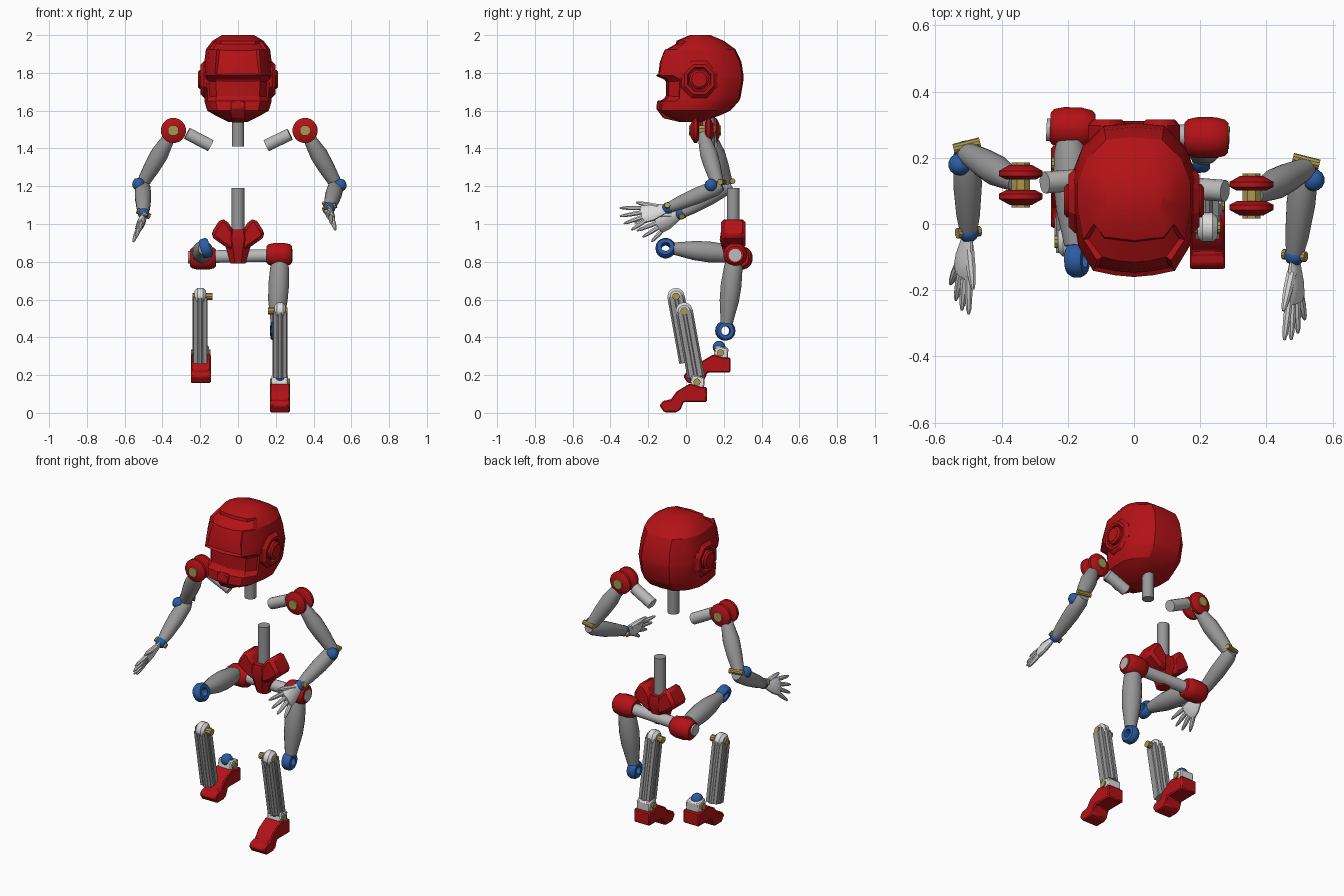
import bpy, bmesh, math
from mathutils import Vector as V

if "Cube" in bpy.data.objects:
    bpy.data.objects.remove(bpy.data.objects["Cube"])

def material(name, rgb):
    m = bpy.data.materials.new(name)
    m.use_nodes = True
    m.diffuse_color = (*rgb, 1)
    m.node_tree.nodes["Principled BSDF"].inputs["Base Color"].default_value = (*rgb, 1)
    return m

RED = material("red", (0.45, 0.006, 0.008))
GRAY = material("gray", (0.31, 0.31, 0.31))
SILVER = material("silver", (0.48, 0.48, 0.48))
WHITE = material("white", (0.72, 0.72, 0.72))
BLUE = material("blue", (0.025, 0.11, 0.38))
GOLD = material("gold", (0.4, 0.31, 0.08))

def finish(name, bm, mat, angle=35):
    bmesh.ops.recalc_face_normals(bm, faces=bm.faces)
    me = bpy.data.meshes.new(name)
    bm.to_mesh(me)
    bm.free()
    ob = bpy.data.objects.new(name, me)
    bpy.context.collection.objects.link(ob)
    me.materials.append(mat)
    bpy.ops.object.select_all(action='DESELECT')
    bpy.context.view_layer.objects.active = ob
    ob.select_set(True)
    bpy.ops.object.shade_smooth_by_angle(angle=math.radians(angle))
    return ob

def skin(bm, rings):
    """Bridge equal rings of points and cap both ends."""
    loops = [[bm.verts.new(p) for p in r] for r in rings]
    n = len(loops[0])
    for a, b in zip(loops, loops[1:]):
        for i in range(n):
            bm.faces.new((a[i], a[(i + 1) % n], b[(i + 1) % n], b[i]))
    bm.faces.new(loops[0])
    bm.faces.new(loops[-1])

def tube(name, p0, p1, prof, mat, n=14, side=None, flat=1, angle=35):
    """Turned or flattened body from p0 to p1; prof holds (fraction, radius)."""
    p0, p1 = V(p0), V(p1)
    d = (p1 - p0).normalized()
    s = V(side) if side else (V((1, 0, 0)) if abs(d.x) < 0.8 else V((0, 0, 1)))
    s = (s - d * s.dot(d)).normalized()
    t = d.cross(s)
    angs = [2 * math.pi * (i + 0.5) / n for i in range(n)]
    bm = bmesh.new()
    skin(bm, [[p0.lerp(p1, f) + r * (math.cos(a) * s + flat * math.sin(a) * t)
               for a in angs] for f, r in prof])
    return finish(name, bm, mat, angle)

def rod(name, p0, p1, r, mat, n=14):
    return tube(name, p0, p1, [(0, r), (1, r)], mat, n)

def pin(name, c, half, r, mat, n=10):
    return rod(name, V(c) - V(half), V(c) + V(half), r, mat, n)

def prism(name, pts, x0, x1, mat, swap=False, bevel=0.006):
    """Extrude an outline: (y, z) along x, or (x, z) along y when swapped."""
    put = (lambda a, b, c: (a, c, b)) if swap else (lambda a, b, c: (c, a, b))
    bm = bmesh.new()
    skin(bm, [[put(a, b, c) for a, b in pts] for c in (x0, x1)])
    ob = finish(name, bm, mat, 25)
    mod = ob.modifiers.new("Bevel", 'BEVEL')
    mod.width, mod.segments = bevel, 1
    return ob

def ball(name, c, r, mat):
    bm = bmesh.new()
    bmesh.ops.create_uvsphere(bm, u_segments=14, v_segments=8, radius=r)
    bmesh.ops.translate(bm, verts=bm.verts, vec=c)
    return finish(name, bm, mat, 60)

# Helmet shell: height, half width, front, back; the visor is a recessed band
levels = [(1.54, .05, -.03, .08), (1.575, .12, -.115, .18), (1.6, .163, -.147, .235),
          (1.65, .178, -.14, .28), (1.665, .178, -.115, .288), (1.765, .185, -.115, .305),
          (1.785, .187, -.16, .305), (1.86, .178, -.15, .293), (1.925, .17, -.125, .262),
          (1.97, .135, -.05, .2), (2.0, .085, .02, .13)]
rings = []
for z, w, f, b in levels:
    L = b - f
    half = [(.3 * w, f + .005), (.66 * w, f + .04 * L), (.9 * w, f + .2 * L), (w, f + .45 * L),
            (w, f + .65 * L), (.84 * w, f + .83 * L), (.5 * w, b - .02 * L)]
    rings.append([(0, f, z)] + [(x, y, z) for x, y in half] + [(0, b, z)]
                 + [(-x, y, z) for x, y in reversed(half)])
bm = bmesh.new()
skin(bm, rings)
bm.normal_update()
bmesh.ops.recalc_face_normals(bm, faces=bm.faces)

def front_faces(lo, hi, width, back):
    return [f for f in bm.faces if lo < (c := f.calc_center_median()).z < hi
            and abs(c.x) < width and c.y < back]

for lo, hi, width, depth in ((1.79, 1.95, .12, -.012), (1.67, 1.76, .15, -.008)):
    bmesh.ops.inset_region(bm, faces=front_faces(lo, hi, width, 0), thickness=.012, depth=depth)
finish("helmet", bm, RED, 28)
prism("chin_plate", [(-.152, 1.655), (-.158, 1.61), (-.12, 1.56), (-.02, 1.537), (-.06, 1.65)],
      -.036, .036, RED)

# Ear covers
for sgn, nm in ((1, "left"), (-1, "right")):
    tube(nm + "_ear_plate", (sgn * .15, .07, 1.765), (sgn * .198, .07, 1.765),
         [(0, .105), (.6, .105), (1, .085), (1, .068), (.7, .06)], RED, 8, angle=20)
    tube(nm + "_ear_disc", (sgn * .15, .07, 1.765), (sgn * .212, .07, 1.765),
         [(0, .052), (.85, .052), (1, .04)], RED, 16)

# Neck and lower spine
rod("neck", (0, .12, 1.41), (0, .12, 1.58), .033, GRAY)
rod("spine", (0, .25, .9), (0, .25, 1.19), .034, GRAY)

# Pelvis: tapered centre, two flared wings
tube("pelvis_centre", (0, .245, .79), (0, .245, .97),
     [(0, .042), (.35, .062), (.7, .085), (1, .075)], RED, 8, flat=.85, angle=25)
wing = [(.02, .86), (.075, .885), (.145, .935), (.13, .97), (.092, 1.03), (.06, 1.02), (.02, .96)]
for sgn, nm in ((1, "left"), (-1, "right")):
    prism(nm + "_pelvis_wing", [(sgn * x, z) for x, z in wing], .185, .315, RED, True, .02)

# Hips
rod("hip_bar", (-.264, .285, .825), (.288, .26, .835), .034, SILVER)
barrel = [(0, .045), (.08, .056), (.3, .063), (.7, .063), (.92, .056), (1, .045)]
tube("right_hip", (-.253, .293, .82), (-.118, .288, .82), barrel, RED, 16)
tube("left_hip", (.152, .262, .838), (.285, .26, .838), barrel, RED, 16)

# Thighs with knee rings
thigh = [(0, .04), (.12, .05), (.4, .056), (.65, .052), (.9, .038), (1, .033)]
def knee_ring(name, c, axis):
    c, h = V(c), V(axis).normalized() * .026
    tube(name, c - h, c + h, [(0, .024), (0, .044), (.25, .053), (.75, .053), (1, .044),
                              (1, .024), (0, .0235)], BLUE, 18)
    ob = bpy.context.object
    bm = bmesh.new()
    bm.from_mesh(ob.data)
    bmesh.ops.delete(bm, geom=[f for f in bm.faces if len(f.verts) > 4], context='FACES_ONLY')
    bm.to_mesh(ob.data)
    bm.free()

tube("right_thigh", (-.195, .25, .84), (-.178, -.065, .87), thigh, GRAY, 16)
knee_ring("right_knee_ring", (-.172, -.108, .872), (1, 0, .35))
tube("left_thigh", (.222, .255, .81), (.205, .215, .475), thigh, GRAY, 16)
knee_ring("left_knee_ring", (.2, .208, .435), (1, .1, 0))

# Shins: fluted square rods with a capped knee pivot
def shin(nm, x, y, z, out):
    top, low = V((x, y, z)), V((x, y + .063, z - .35))
    rod(nm + "_shin", top, low, .05, GRAY, 4)
    for k, off in enumerate(((.024, 0, 0), (-.024, 0, 0), (0, .03, .005), (0, -.03, -.005))):
        rod(nm + "_shin_rail_%d" % k, top + V(off), low + V(off), .017, GRAY, 8)
    tube(nm + "_knee_cap", (x - .03, y, z), (x + .03, y, z),
         [(0, .03), (.25, .045), (.75, .045), (1, .03)], WHITE, 18)
    pin(nm + "_knee_pin", (x + out * .012, y, z), (.052, 0, 0), .02, GOLD)

shin("left", .222, -.01, .54, -1)
shin("right", -.2, -.053, .617, 1)

# Feet with ankle joint
sole = [(.11, .135), (.11, .055), (-.012, .055), (-.03, .012), (-.055, 0), (-.115, 0), (-.14, .035),
        (-.122, .06), (-.08, .068), (-.05, .11), (.02, .152), (.075, .135)]
def foot(nm, x, dy, dz):
    prism(nm + "_foot", [(y + dy, z + dz) for y, z in sole], x - .053, x + .053, RED)
    prism(nm + "_toe_roll", [(-.08 + dy + .035 * math.cos(a * .6283), .036 + dz + .034 *
          math.sin(a * .6283)) for a in range(10)], x - .045, x + .045, RED, bevel=.003)
    prism(nm + "_ankle", [(y + dy, z + dz) for y, z in
          ((.02, .13), (.095, .12), (.1, .185), (.03, .2))], x - .044, x + .044, WHITE)
    pin(nm + "_ankle_pin", (x, .058 + dy, .16 + dz), (.052, 0, 0), .019, GOLD)
    ball(nm + "_ankle_ball", (x, .05 + dy, .19 + dz), .034, BLUE)

foot("left", .222, 0, .003)
foot("right", -.197, .125, .158)

# Shoulder: collar tube, two lens discs, gold pin
def shoulder(nm, c, collar0, collar1):
    c = V(c)
    rod(nm + "_collar", collar0, collar1, .033, SILVER)
    for sgn, part in ((-1, "front"), (1, "back")):
        tube(nm + "_shoulder_disc_" + part, c + V((0, sgn * .016, 0)), c + V((0, sgn * .06, 0)),
             [(0, .045), (.25, .067), (.6, .067), (1, .035)], RED, 20)
    pin(nm + "_shoulder_pin", c, (0, .068, 0), .03, GOLD, 8)

# Arm: upper arm, elbow, forearm, wrist, palm and fingers
def arm(nm, sh, elbow, wrist, tip, side):
    sh, elbow, wrist, tip, side = map(V, (sh, elbow, wrist, tip, side))
    out = 1 if sh.x > 0 else -1
    tube(nm + "_upper_arm", sh, elbow,
         [(0, .028), (.15, .036), (.4, .047), (.65, .044), (1, .033)], GRAY, 16)
    ball(nm + "_elbow_joint", elbow + V((out * .022, -.035, -.005)), .034, BLUE)
    pin(nm + "_elbow_pin", elbow + V((0, .022, .012)), (.04, -out * .01, 0), .015, GOLD)
    tube(nm + "_forearm", elbow + V((0, .022, -.005)), wrist,
         [(0, .03), (.12, .042), (.45, .044), (.8, .036), (1, .026)], GRAY, 16)
    ball(nm + "_wrist", wrist, .031, BLUE)
    f = (tip - wrist).normalized()
    side = (side - f * side.dot(f)).normalized()
    pin(nm + "_wrist_pin", wrist, f.cross(side) * .038, .016, GOLD)
    length = (tip - wrist).length
    tube(nm + "_palm", wrist + f * .01, wrist + f * length * .56,
         [(0, .024), (.2, .034), (.6, .05), (.9, .052), (1, .045)], WHITE, 12, side, .42)
    for k in range(4):
        off = (1.5 - k) * .025
        base = wrist + f * length * .5 + side * off
        end = wrist + f * length * (.96, 1, .96, .84)[k] + side * off * 1.9
        tube(nm + "_finger_%d" % (k + 1), base, end,
             [(0, .012), (.45, .0125), (.85, .009), (1, .004)], WHITE, 8)
    tube(nm + "_thumb", wrist + f * .05 + side * .02, wrist + f * .155 + side * .078,
         [(0, .016), (.5, .015), (.85, .01), (1, .005)], WHITE, 8)

shoulder("left", (.355, .085, 1.495), (.15, .11, 1.415), (.275, .1, 1.475))
shoulder("right", (-.342, .118, 1.495), (-.145, .135, 1.415), (-.27, .125, 1.48))
arm("left", (.365, .09, 1.475), (.52, .168, 1.21), (.485, -.095, 1.085),
    (.485, -.345, 1.02), (-.42, 0, .9))
arm("right", (-.355, .125, 1.475), (-.505, .215, 1.215), (-.5, -.025, 1.055),
    (-.53, -.25, .945), (.42, 0, .9))
